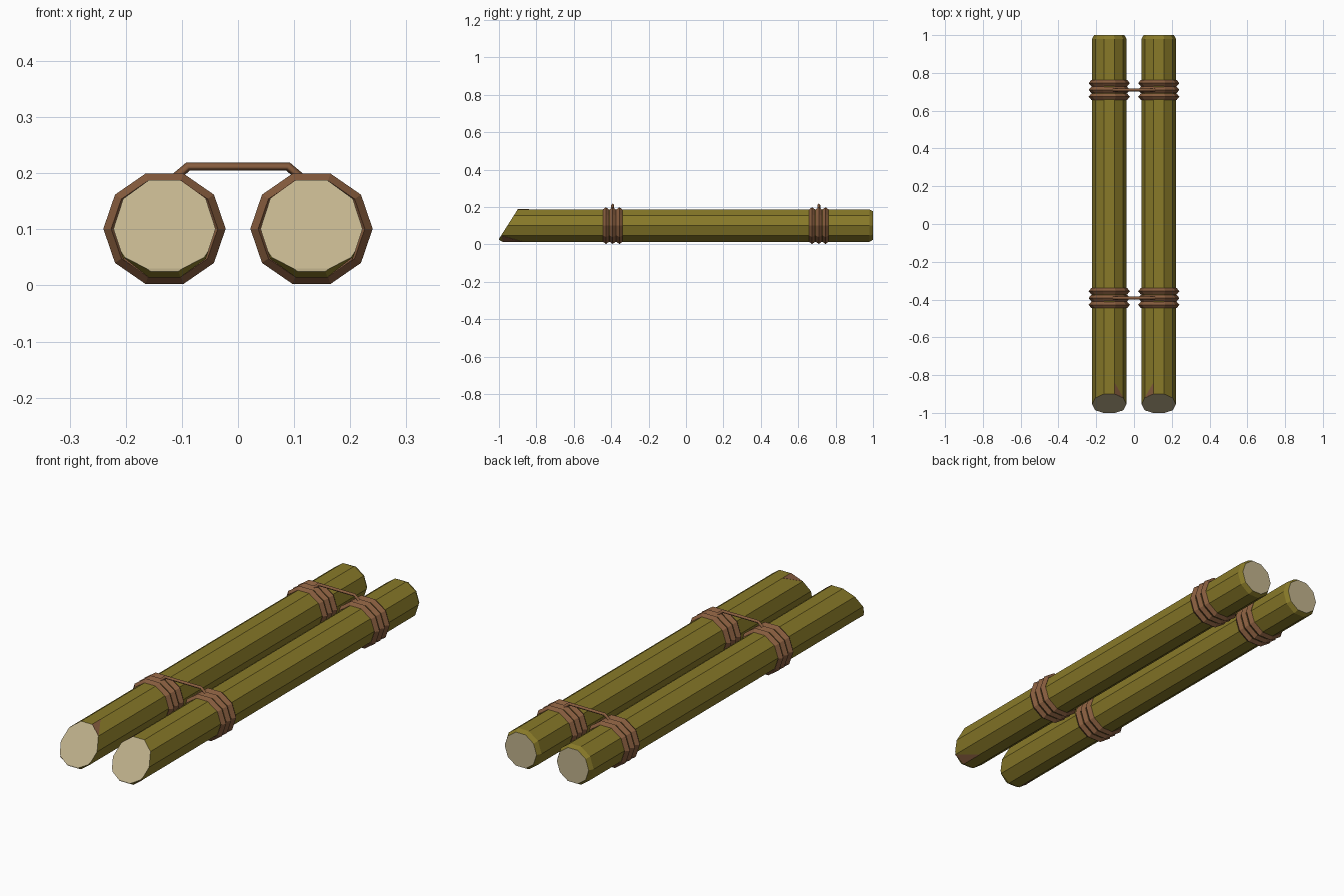
import bpy, bmesh
from math import cos, sin, radians
from mathutils import Vector

cube = bpy.data.objects.get("Cube")
if cube:
    bpy.data.objects.remove(cube)

SIDES = 10
LOG_X, LOG_Z, LOG_R = 0.131, 0.101, 0.091


def material(name, rgb):
    m = bpy.data.materials.new(name)
    m.use_nodes = True
    m.diffuse_color = (*rgb, 1)
    m.node_tree.nodes["Principled BSDF"].inputs["Base Color"].default_value = (*rgb, 1)
    return m


bark = material("olive bark", (0.25, 0.195, 0.022))
wood = material("pale cut wood", (0.54, 0.455, 0.27))
rope = material("brown rope", (0.24, 0.107, 0.048))


def finish(name, bm, *mats):
    bmesh.ops.recalc_face_normals(bm, faces=bm.faces)
    mesh = bpy.data.meshes.new(name)
    bm.to_mesh(mesh)
    bm.free()
    for m in mats:
        mesh.materials.append(m)
    obj = bpy.data.objects.new(name, mesh)
    bpy.context.collection.objects.link(obj)
    return obj


def log_point(side, angle, y, r, squash=1):
    a = radians(angle)
    return Vector((side * (LOG_X + r * cos(a)), y, LOG_Z + squash * r * sin(a)))


def loft(bm, side, profile, squash=1, closed=False):
    """Join ten-sided rings given as (y, radius) around a log axis."""
    step = 360 / SIDES
    rings = [[bm.verts.new(log_point(side, i * step, y, r, squash)) for i in range(SIDES)]
             for y, r in profile]
    pairs = list(zip(rings, rings[1:]))
    if closed:
        pairs.append((rings[-1], rings[0]))
    else:
        bm.faces.new(rings[0])
        bm.faces.new(rings[-1])
    for a, b in pairs:
        for i in range(SIDES):
            j = (i + 1) % SIDES
            bm.faces.new((a[i], a[j], b[j], b[i]))


def build_log(name, side):
    bm = bmesh.new()
    loft(bm, side, [(-1, 0.08), (-0.98, LOG_R), (0.98, LOG_R), (1, 0.08)])
    # slanted front cut
    geom = bm.verts[:] + bm.edges[:] + bm.faces[:]
    bmesh.ops.bisect_plane(bm, geom=geom, plane_co=(0, -1, 0.03),
                           plane_no=(0, -0.157, 0.1), clear_outer=True)
    bmesh.ops.holes_fill(bm, edges=[e for e in bm.edges if e.is_boundary])
    bm.normal_update()
    for f in bm.faces:
        f.material_index = int(abs(f.normal.y) > 0.7)
    return finish(name, bm, bark, wood)


def build_patch(name, side, corners):
    bm = bmesh.new()
    outer = [bm.verts.new(log_point(side, a, y, LOG_R + 0.001)) for a, y in corners]
    inner = [bm.verts.new(log_point(side, a, y, LOG_R - 0.003)) for a, y in corners]
    bm.faces.new(outer)
    bm.faces.new(inner)
    for i in range(3):
        j = (i + 1) % 3
        bm.faces.new((outer[i], outer[j], inner[j], inner[i]))
    finish(name, bm, rope)


def build_wrap(name, side, y0):
    # three ridged turns of rope
    bm = bmesh.new()
    for dy in (-0.036, 0, 0.036):
        y = y0 + dy
        loft(bm, side, [(y, 0.109), (y + 0.017, 0.095), (y, 0.084), (y - 0.017, 0.095)],
             squash=0.95, closed=True)
    finish(name, bm, rope)


def build_tie(name, y):
    # rope span between the two logs
    curve = bpy.data.curves.new(name, "CURVE")
    curve.dimensions = "3D"
    curve.bevel_depth = 0.008
    curve.bevel_resolution = 0
    curve.use_fill_caps = True
    spline = curve.splines.new("POLY")
    path = [(-0.118, 0.187), (-0.089, 0.212), (0.089, 0.212), (0.118, 0.187)]
    spline.points.add(len(path) - 1)
    for p, (x, z) in zip(spline.points, path):
        p.co = (x, y, z, 1)
    curve.materials.append(rope)
    bpy.context.collection.objects.link(bpy.data.objects.new(name, curve))


for label, side in (("left", 1), ("right", -1)):
    build_log(label + "_log", side)
    # bare spots near the cut end
    build_patch(label + "_upper_bare_spot", side, [(144, -0.92), (108, -0.9), (108, -0.84)])
    build_patch(label + "_lower_bare_spot", side, [(-72, -0.98), (-36, -0.985), (-72, -0.87)])
    for place, y in (("front", -0.392), ("back", 0.71)):
        build_wrap(f"{label}_{place}_rope_wrap", side, y)

build_tie("front_rope_tie", -0.392)
build_tie("back_rope_tie", 0.71)
